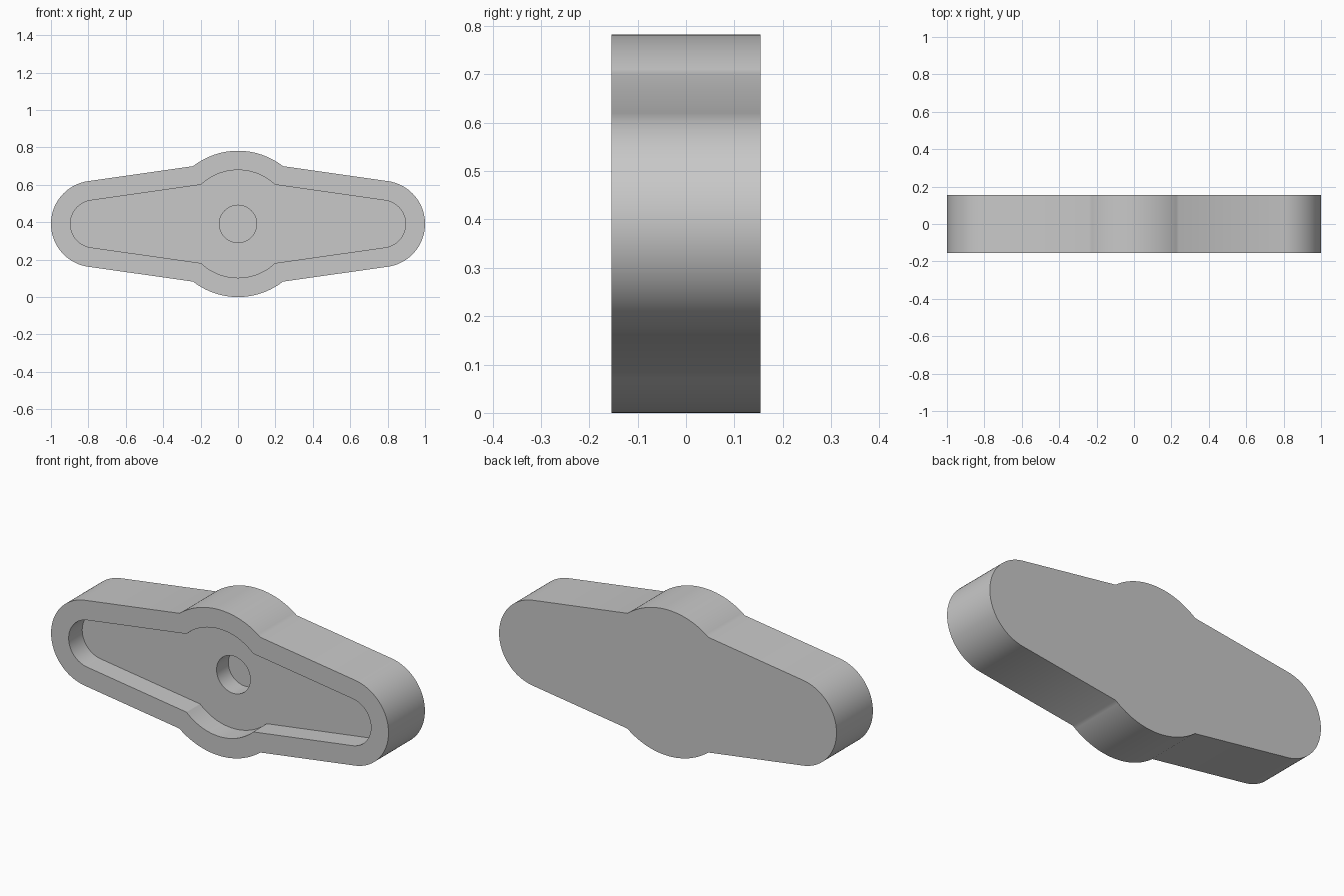
import bpy, bmesh
from math import sin, cos, acos, pi, radians

if "Cube" in bpy.data.objects:
    bpy.data.objects.remove(bpy.data.objects["Cube"], do_unlink=True)

HALF_DEPTH = 0.154
MID_Z = 0.391
END_X = 0.769
TAPER = radians(8.1)
FLOOR_Y = -HALF_DEPTH + 0.115
HOLE_Y = FLOOR_Y + 0.10


def arc(cx, radius, start, end, steps):
    return [(cx + radius * cos(start + (end - start) * i / steps),
             MID_Z + radius * sin(start + (end - start) * i / steps))
            for i in range(steps + 1)]


def outline(end_radius, hub_radius):
    """Tapered arms with round ends, joined to a round hub."""
    tip = pi / 2 - TAPER
    corner = tip - acos((END_X * sin(TAPER) + end_radius) / hub_radius)
    right = arc(END_X, end_radius, -tip, tip, 40)
    top = arc(0, hub_radius, corner, pi - corner, 28)
    half = right + top
    return half + [(-x, 2 * MID_Z - z) for x, z in half]


bm = bmesh.new()


def loop(points, y):
    verts = [bm.verts.new((x, y, z)) for x, z in points]
    for a, b in zip(verts, verts[1:] + verts[:1]):
        bm.edges.new((a, b))
    return verts


def wall(a, b):
    for i in range(len(a)):
        bm.faces.new((a[i - 1], a[i], b[i], b[i - 1]))


def ring(outer, inner):
    edges = [bm.edges.get((v[i - 1], v[i])) for v in (outer, inner) for i in range(len(v))]
    bmesh.ops.triangle_fill(bm, edges=edges, use_beauty=True)


outer = outline(0.231, 0.391)
inner = outline(0.127, 0.288)
hole = arc(0, 0.10, 0, 2 * pi, 48)[:-1]

# Outer body with a closed back
back_edge = loop(outer, HALF_DEPTH)
front_edge = loop(outer, -HALF_DEPTH)
wall(back_edge, front_edge)
bm.faces.new(back_edge)

# Front rim and recess
recess_edge = loop(inner, -HALF_DEPTH)
floor_edge = loop(inner, FLOOR_Y)
ring(front_edge, recess_edge)
wall(recess_edge, floor_edge)

# Recess floor with a blind hole
hole_edge = loop(hole, FLOOR_Y)
hole_end = loop(hole, HOLE_Y)
ring(floor_edge, hole_edge)
wall(hole_edge, hole_end)
bm.faces.new(hole_end)

bmesh.ops.recalc_face_normals(bm, faces=bm.faces[:])
mesh = bpy.data.meshes.new("recessed_handle")
bm.to_mesh(mesh)
bm.free()

grey = bpy.data.materials.new("light grey")
grey.use_nodes = True
colour = (0.58, 0.58, 0.58, 1)
grey.diffuse_color = colour
grey.node_tree.nodes["Principled BSDF"].inputs["Base Color"].default_value = colour
mesh.materials.append(grey)

handle = bpy.data.objects.new("recessed_handle", mesh)
bpy.context.collection.objects.link(handle)
bpy.ops.object.select_all(action="DESELECT")
handle.select_set(True)
bpy.context.view_layer.objects.active = handle
bpy.ops.object.shade_smooth_by_angle(angle=radians(30))
